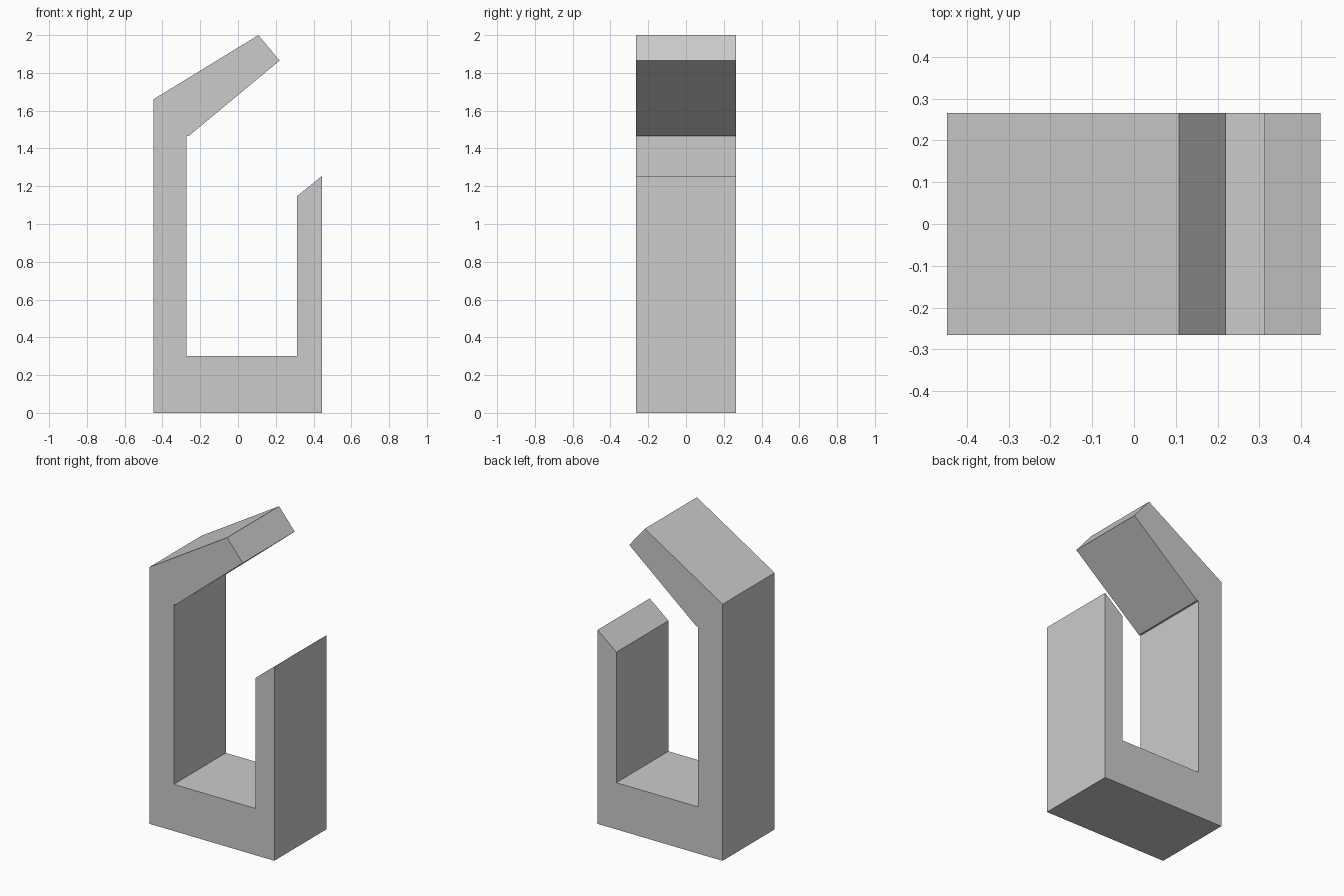
import bpy
import bmesh

cube = bpy.data.objects.get("Cube")
if cube:
    bpy.data.objects.remove(cube, do_unlink=True)

# Single plain grey material
grey = bpy.data.materials.new("light_grey")
grey.use_nodes = True
colour = (0.6, 0.6, 0.6, 1)
grey.diffuse_color = colour
grey.node_tree.nodes["Principled BSDF"].inputs["Base Color"].default_value = colour


def extrude_profile(name, points, y_front, y_back, material):
    """Extrude a counter-clockwise x/z outline along y."""
    bm = bmesh.new()
    face = bm.faces.new([bm.verts.new((x, y_front, z)) for x, z in points])
    result = bmesh.ops.extrude_face_region(bm, geom=[face])
    moved = [v for v in result["geom"] if isinstance(v, bmesh.types.BMVert)]
    bmesh.ops.translate(bm, verts=moved, vec=(0, y_back - y_front, 0))
    bmesh.ops.recalc_face_normals(bm, faces=bm.faces)
    mesh = bpy.data.meshes.new(name)
    bm.to_mesh(mesh)
    bm.free()
    mesh.materials.append(material)
    obj = bpy.data.objects.new(name, mesh)
    bpy.context.collection.objects.link(obj)
    return obj


# Open hook: base, short slanted post, tall post and overhanging arm
hook_outline = [
    (-0.448, 0), (0.446, 0),            # base
    (0.446, 1.255), (0.312, 1.147),     # short post with slanted top
    (0.312, 0.302), (-0.273, 0.302),    # inner floor
    (-0.273, 1.466), (-0.261, 1.466),   # small step under the arm
    (0.22, 1.865), (0.108, 2.0),        # arm tip
    (-0.448, 1.66),                     # outer shoulder
]
extrude_profile("hook_body", hook_outline, -0.266, 0.266, grey)
